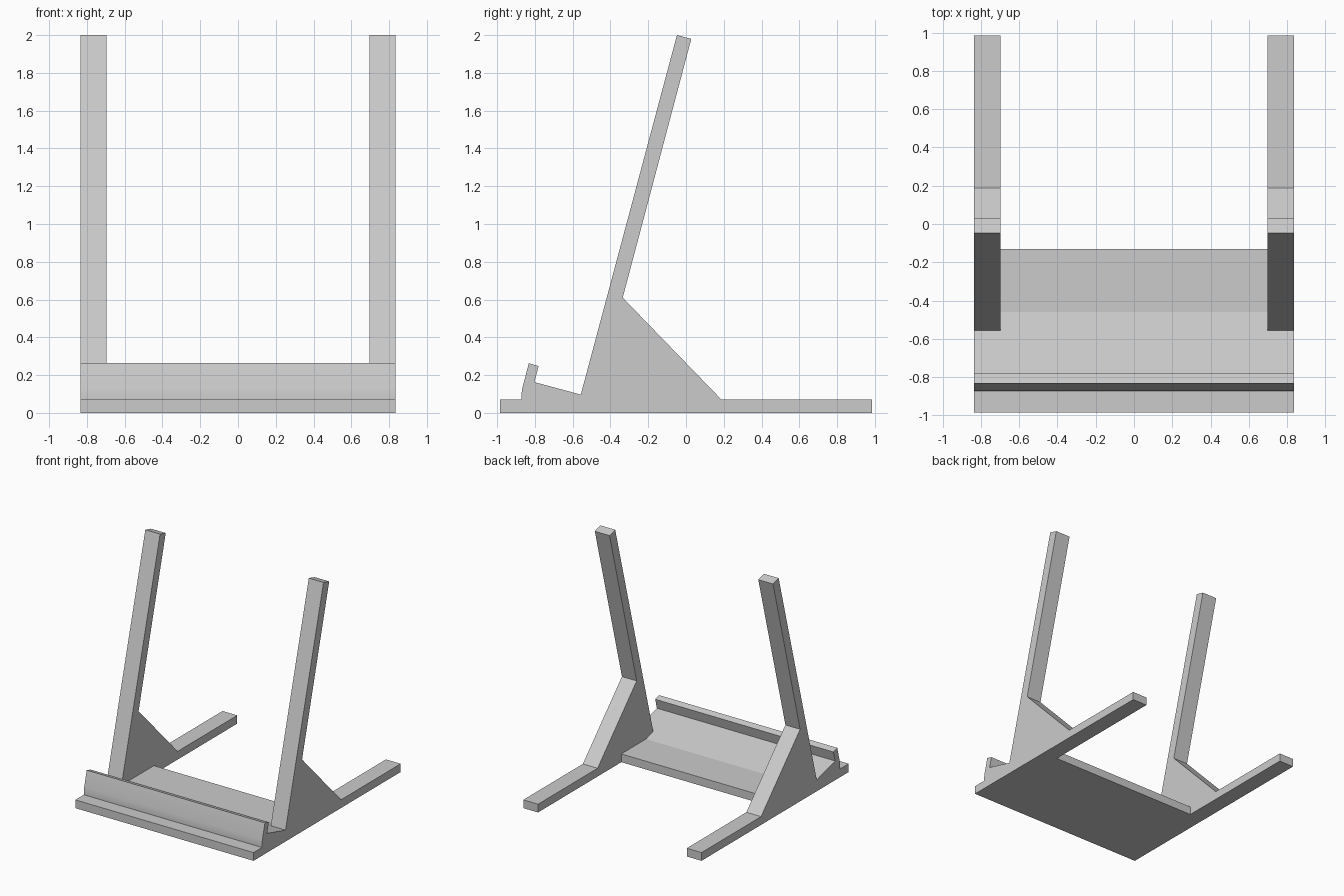
import bpy
import bmesh
import math

cube = bpy.data.objects.get("Cube")
if cube:
    bpy.data.objects.remove(cube, do_unlink=True)

HALF_WIDTH = 0.835
INNER = 0.697
BASE = 0.07
END = 0.985

grey = bpy.data.materials.new("light grey")
grey.use_nodes = True
grey.diffuse_color = (0.6, 0.6, 0.6, 1)
grey.node_tree.nodes["Principled BSDF"].inputs["Base Color"].default_value = (0.6, 0.6, 0.6, 1)


def extrude_profile(name, points, half):
    """Extrude a (y, z) outline along x, from -half to +half."""
    bm = bmesh.new()
    face = bm.faces.new([bm.verts.new((-half, y, z)) for y, z in points])
    result = bmesh.ops.extrude_face_region(bm, geom=[face])
    moved = [v for v in result["geom"] if isinstance(v, bmesh.types.BMVert)]
    bmesh.ops.translate(bm, verts=moved, vec=(2 * half, 0, 0))
    bmesh.ops.recalc_face_normals(bm, faces=bm.faces)
    mesh = bpy.data.meshes.new(name)
    bm.to_mesh(mesh)
    bm.free()
    obj = bpy.data.objects.new(name, mesh)
    bpy.context.collection.objects.link(obj)
    mesh.materials.append(grey)
    return obj


# Full side outline: foot, front lip, sloped ledge, leaning post, brace
lip = [(-0.872, BASE), (-0.872, 0.09), (-0.867, 0.13),
       (-0.832, 0.263), (-0.78, 0.248), (-0.803, 0.163)]
post = [(-0.557, 0.097), (-0.048, 2.0), (0.028, 1.98), (-0.335, 0.61)]
foot = [(0.188, BASE), (END, BASE), (END, 0)]
stand = extrude_profile("stand_frame", [(-END, 0), (-END, BASE)] + lip + post + foot, HALF_WIDTH)

# Opening between the two side frames, leaving the ledge and base panel
opening = extrude_profile("opening_cutter", [
    (-0.557, 0.097), (-0.46, BASE), (-0.13, BASE), (-0.13, -0.2),
    (1.2, -0.2), (1.2, 2.2), (-0.65, 2.2)], INNER)
opening.hide_render = True

cut = stand.modifiers.new("opening", "BOOLEAN")
cut.operation = "DIFFERENCE"
cut.solver = "EXACT"
cut.object = opening

bpy.ops.object.select_all(action="DESELECT")
stand.select_set(True)
bpy.context.view_layer.objects.active = stand
bpy.ops.object.modifier_apply(modifier=cut.name)
bpy.data.objects.remove(opening, do_unlink=True)

# Soften only the gentle bend at the foot of the lip
bpy.ops.object.shade_smooth_by_angle(angle=math.radians(10))
